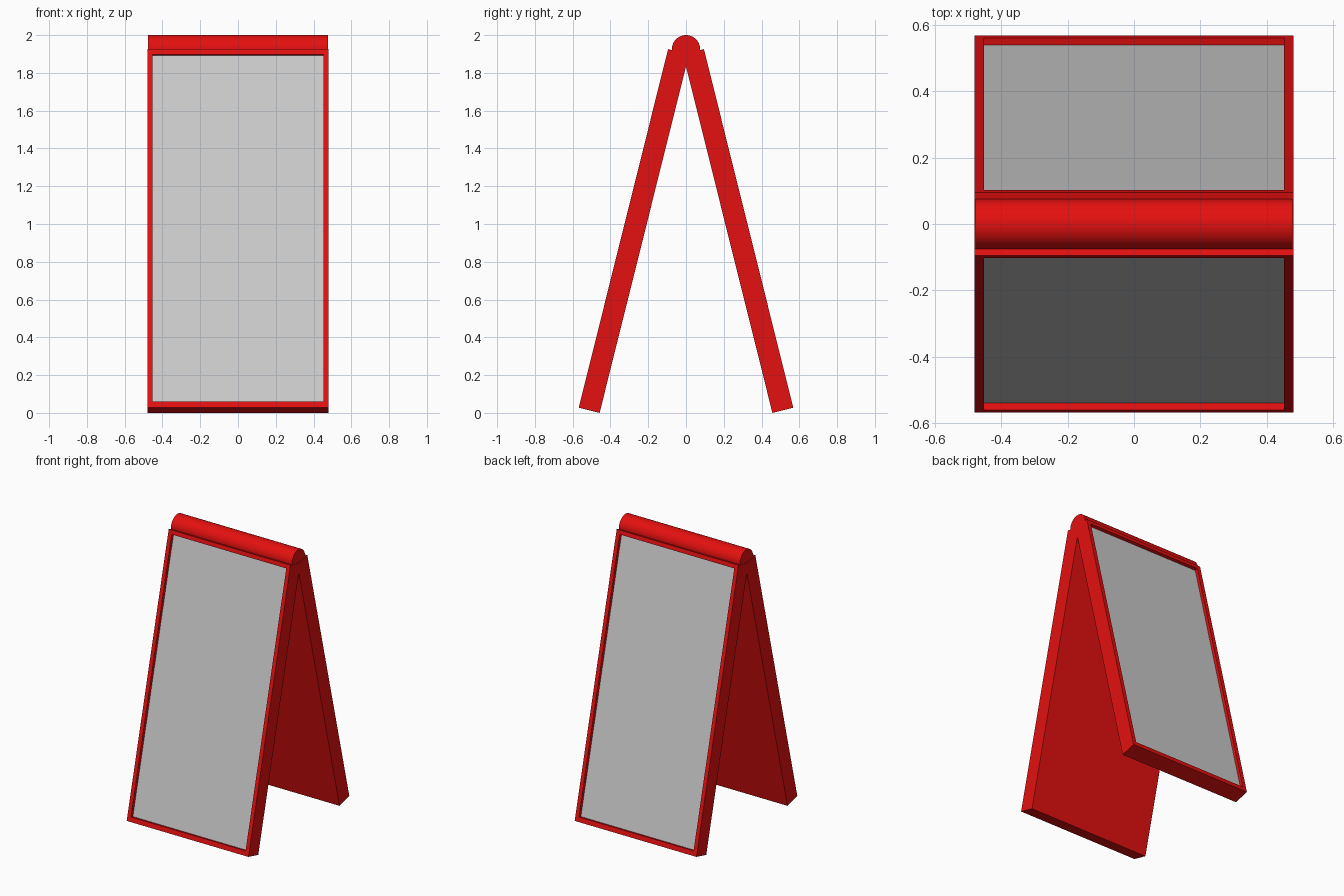
import bpy, bmesh, math
from mathutils import Matrix, Vector

if "Cube" in bpy.data.objects:
    bpy.data.objects.remove(bpy.data.objects["Cube"])

TILT = math.radians(14)
W, T, L = 0.96, 0.114, 1.956      # panel width, thickness, length
BORDER, DEPTH = 0.04, 0.022       # frame width and recess depth


def material(name, rgb):
    m = bpy.data.materials.new(name)
    m.diffuse_color = (*rgb, 1)
    m.use_nodes = True
    m.node_tree.nodes["Principled BSDF"].inputs["Base Color"].default_value = m.diffuse_color
    return m


red = material("red", (0.78, 0.005, 0.005))
grey = material("grey", (0.6, 0.6, 0.6))


def add(name, bm, mats):
    me = bpy.data.meshes.new(name)
    bm.to_mesh(me)
    bm.free()
    for m in mats:
        me.materials.append(m)
    ob = bpy.data.objects.new(name, me)
    bpy.context.collection.objects.link(ob)
    return ob


def panel(name, turn):
    # slab with its outer face on y = 0 and its foot on z = 0
    bm = bmesh.new()
    bmesh.ops.create_cube(bm, size=1, matrix=Matrix.Translation((0, T / 2, L / 2))
                          @ Matrix.Diagonal((W, T, L, 1)))
    bm.normal_update()
    face = min(bm.faces, key=lambda f: f.normal.y)
    # framed, recessed display sheet
    bmesh.ops.inset_individual(bm, faces=[face], thickness=BORDER)
    for v in face.verts:
        if v.co.z < L / 2:
            v.co.z += 0.005
    face = bmesh.ops.extrude_discrete_faces(bm, faces=[face])["faces"][0]
    bmesh.ops.translate(bm, verts=face.verts, vec=Vector((0, DEPTH, 0)))
    face.material_index = 1
    bmesh.ops.recalc_face_normals(bm, faces=bm.faces)
    # lean the panel inwards and turn it to its side
    bm.transform(Matrix.Rotation(turn, 4, 'Z')
                 @ Matrix.Translation((0, -0.568, T * math.sin(TILT)))
                 @ Matrix.Rotation(-TILT, 4, 'X'))
    add(name, bm, [red, grey])


panel("front_panel", 0)
panel("back_panel", math.pi)

# round hinge bar along the top
bm = bmesh.new()
bmesh.ops.create_cone(bm, cap_ends=True, segments=48, radius1=0.075, radius2=0.075,
                      depth=0.954, matrix=Matrix.Translation((0, 0, 1.925))
                      @ Matrix.Rotation(math.pi / 2, 4, 'Y'))
bar = add("hinge_bar", bm, [red])
bpy.context.view_layer.objects.active = bar
bar.select_set(True)
bpy.ops.object.shade_smooth_by_angle(angle=math.radians(30))
